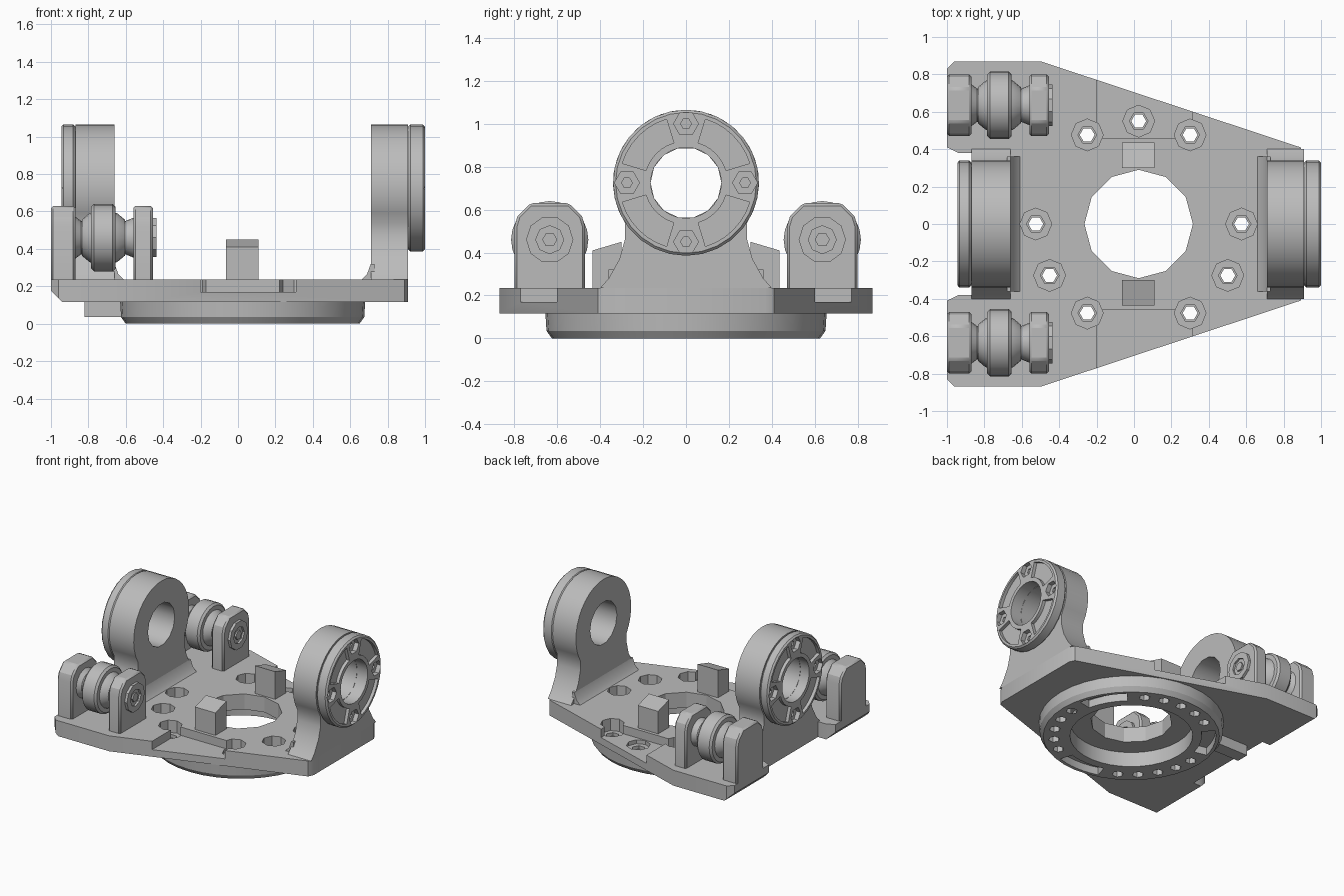
import bpy
import bmesh
from math import cos, sin, pi, radians
from mathutils import Vector

if "Cube" in bpy.data.objects:
    bpy.data.objects.remove(bpy.data.objects["Cube"])

grey = bpy.data.materials.new("machined grey")
grey.use_nodes = True
grey.diffuse_color = (0.5, 0.5, 0.5, 1)
grey.node_tree.nodes["Principled BSDF"].inputs["Base Color"].default_value = (0.5, 0.5, 0.5, 1)

# Local (u, v, w) to world: the profile lies in u, v and is extruded along w
AXES = {
    "x": lambda u, v, w: (w, u, v),
    "y": lambda u, v, w: (u, w, v),
    "z": lambda u, v, w: (u, v, w),
}


def finish(name, bm):
    bmesh.ops.remove_doubles(bm, verts=bm.verts, dist=0.0001)
    bmesh.ops.recalc_face_normals(bm, faces=bm.faces)
    mesh = bpy.data.meshes.new(name)
    bm.to_mesh(mesh)
    bm.free()
    mesh.materials.append(grey)
    obj = bpy.data.objects.new(name, mesh)
    bpy.context.collection.objects.link(obj)
    return obj


def prism(name, points, axis, start, end):
    bm = bmesh.new()
    low = [bm.verts.new(AXES[axis](u, v, start)) for u, v in points]
    high = [bm.verts.new(AXES[axis](u, v, end)) for u, v in points]
    bm.faces.new(low)
    bm.faces.new(high)
    for i in range(len(points)):
        j = (i + 1) % len(points)
        bm.faces.new((low[i], low[j], high[j], high[i]))
    return finish(name, bm)


def box(name, x0, x1, y0, y1, z0, z1):
    return prism(name, [(x0, y0), (x1, y0), (x1, y1), (x0, y1)], "z", z0, z1)


def arc(radius, a0, a1, steps, cu=0, cv=0):
    angles = [radians(a0 + (a1 - a0) * i / steps) for i in range(steps + 1)]
    return [(cu + radius * cos(a), cv + radius * sin(a)) for a in angles]


def disc(name, radius, sides, axis, cu, cv, start, end):
    return prism(name, arc(radius, 0, 360, sides, cu, cv)[:-1], axis, start, end)


def sector(name, r0, r1, mid, half, axis, cu, cv, start, end):
    points = arc(r1, mid - half, mid + half, 6, cu, cv) + arc(r0, mid + half, mid - half, 6, cu, cv)
    return prism(name, points, axis, start, end)


def lathe(name, profile, sides, axis, cu, cv):
    """Revolve a closed (radius, along) profile about an axis."""
    bm = bmesh.new()
    rings = []
    for i in range(sides):
        a = 2 * pi * i / sides
        rings.append([bm.verts.new(AXES[axis](cu + r * cos(a), cv + r * sin(a), w)) for r, w in profile])
    for i in range(sides):
        p, q = rings[i], rings[(i + 1) % sides]
        for j in range(len(profile)):
            k = (j + 1) % len(profile)
            bm.faces.new((p[j], p[k], q[k], q[j]))
    return finish(name, bm)


def cut(obj, cutters):
    bpy.context.view_layer.objects.active = obj
    for cutter in cutters:
        cutter.hide_render = True
        mod = obj.modifiers.new("cut", "BOOLEAN")
        mod.operation = "DIFFERENCE"
        mod.solver = "EXACT"
        mod.object = cutter
        bpy.ops.object.modifier_apply(modifier=mod.name)
        bpy.data.objects.remove(cutter)
    return obj


# Base plate: tapered outline with a bay at the rear of the left bracket
CX, BOLT_R, TOP, UNDER = 0.025, 0.55, 0.235, 0.115
half = [(0.91, 0.37), (0.89, 0.41), (-0.5, 0.87), (-0.96, 0.87), (-1, 0.83),
        (-1, 0.41), (-0.94, 0.38), (-0.87, 0.38)]
plate = prism("base_plate", half + [(x, -y) for x, y in reversed(half)], "z", UNDER, TOP)
through = (0, 60, 90, 120, 180, 210, 240, 300, 330)
slots = (30, 150, 270)


def bolt_spot(angle):
    return CX + BOLT_R * cos(radians(angle)), BOLT_R * sin(radians(angle))


tools = [disc("bore", 0.29, 12, "z", CX, 0, 0, 0.4),
         prism("edge_chamfer", [(-1.1, 0.07), (-1.0, 0.175), (-0.94, 0.115), (-0.94, 0.07)], "y", -1, 1)]
for side in (1, -1):
    tools.append(box("side_pocket", -0.2, 0.31, *sorted((side * 0.46, side)), 0.17, 0.4))
for angle in through:
    tools.append(disc("counterbore", 0.085, 8, "z", *bolt_spot(angle), 0.14, 0.4))
    tools.append(disc("bolt_hole", 0.05, 6, "z", *bolt_spot(angle), 0, 0.4))
cut(plate, tools)

# Flange ring below the plate, with a bolt circle and three arc slots
flange = lathe("flange_ring", [(0.435, 0), (0.625, 0), (0.65, 0.035), (0.655, UNDER), (0.435, UNDER)],
               36, "z", CX, 0)
tools = [sector("arc_slot", 0.5, 0.6, a, 17, "z", CX, 0, -0.1, 0.06) for a in slots]
for angle in range(0, 360, 15):
    if min(abs(angle - s) for s in slots) > 15:
        depth = 0.2 if angle in through else 0.06
        tools.append(disc("bolt_hole", 0.04, 6, "z", *bolt_spot(angle), -0.1, depth))
cut(flange, tools)
box("flange_key", -0.82, -0.55, 0.17, 0.27, 0.035, UNDER)

# Sloped stop blocks either side of the bore
for side, word in ((1, "rear"), (-1, "front")):
    prism(word + "_stop_block",
          [(side * 0.3, 0.2), (side * 0.435, 0.2), (side * 0.435, 0.41), (side * 0.3, 0.45)],
          "x", -0.065, 0.11)

# Upright bearing brackets with a bolted ring on the outer face
HUB_Z, HUB_R, BORE_R = 0.725, 0.34, 0.165
foot = [(0.4, TOP), (0.36, 0.28), (0.31, 0.37), (0.285, 0.46)]
outline = foot + arc(HUB_R, -33, 213, 24, 0, HUB_Z) + [(-y, z) for y, z in reversed(foot)]
for word, sign, inner, outer, face in (("left", 1, 0.71, 0.91, 1.0), ("right", -1, 0.66, 0.87, 0.945)):
    bracket = prism(word + "_bracket", outline, "x", sign * inner, sign * outer)
    cut(bracket, [disc("bore", BORE_R, 14, "x", 0, HUB_Z, -2, 2)])
    prism(word + "_bracket_fillet",
          [(sign * x, z) for x, z in ((inner + 0.02, TOP), (inner - 0.05, TOP),
                                      (inner - 0.02, 0.265), (inner, 0.32), (inner + 0.02, 0.32))],
          "y", -0.36, 0.36)
    ring = lathe(word + "_bearing_ring",
                 [(BORE_R, sign * outer), (HUB_R - 0.012, sign * outer), (HUB_R, sign * (outer + 0.012)),
                  (HUB_R, sign * (face - 0.012)), (HUB_R - 0.012, sign * face), (BORE_R, sign * face)],
                 28, "x", 0, HUB_Z)
    tools = []
    for angle in range(0, 360, 90):
        a = radians(angle)
        spot = (0.275 * cos(a), HUB_Z + 0.275 * sin(a))
        tools.append(sector("pocket", 0.195, 0.31, angle + 45, 28, "x", 0, HUB_Z, sign * (face - 0.025), sign * 1.2))
        tools.append(disc("screw_recess", 0.058, 6, "x", *spot, sign * (face - 0.035), sign * 1.2))
        tools.append(disc("screw_socket", 0.025, 6, "x", *spot, sign * (face - 0.06), sign * 1.2))
    cut(ring, tools)

# Two roller stations, each with two lugs, a spherical bearing and a nut
AXLE_Z = 0.46
for side, word in ((1, "rear"), (-1, "front")):
    y = side * 0.635
    top = [(0.165, 0.52), (0.15, 0.57), (0.09, 0.63)]
    lug = [(0.165, 0.2)] + top + [(-u, z) for u, z in reversed(top)] + [(-0.165, 0.2)]
    lug = [(y + u, z) for u, z in lug]
    for part, x0, x1 in (("outer", -1, -0.87), ("inner", -0.56, -0.455)):
        obj = prism(word + "_" + part + "_lug", lug, "x", x0, x1)
        bevel = obj.modifiers.new("edge chamfer", "BEVEL")
        bevel.width = 0.012
        bevel.segments = 1
    # Axle with flared collars
    axle = [(0.01, -0.88), (0.12, -0.88), (0.09, -0.84), (0.09, -0.6), (0.11, -0.55), (0.01, -0.55)]
    lathe(word + "_axle", axle, 20, "x", y, AXLE_Z)
    ball = [(0.15 * cos(t), -0.72 + 0.15 * sin(t)) for t in (radians(d) for d in range(-50, 51, 20))]
    lathe(word + "_bearing_ball", [(0.02, ball[0][1])] + ball + [(0.02, ball[-1][1])], 20, "x", y, AXLE_Z)
    lathe(word + "_roller", [(0.1, -0.785), (0.165, -0.785), (0.18, -0.77), (0.18, -0.67), (0.165, -0.655), (0.1, -0.655)],
          24, "x", y, AXLE_Z)
    nut = disc(word + "_nut", 0.11, 10, "x", y, AXLE_Z, -0.47, -0.435)
    cut(nut, [disc("socket", 0.065, 8, "x", y, AXLE_Z, -0.45, -0.3)])
    disc(word + "_axle_end", 0.035, 6, "x", y, AXLE_Z, -0.47, -0.438)

# Smooth the round parts and keep the machined edges crisp
bpy.ops.object.select_all(action="DESELECT")
for obj in bpy.context.collection.objects:
    if obj.type == "MESH" and grey.name in obj.data.materials:
        obj.select_set(True)
        bpy.context.view_layer.objects.active = obj
bpy.ops.object.shade_smooth_by_angle(angle=radians(28))
